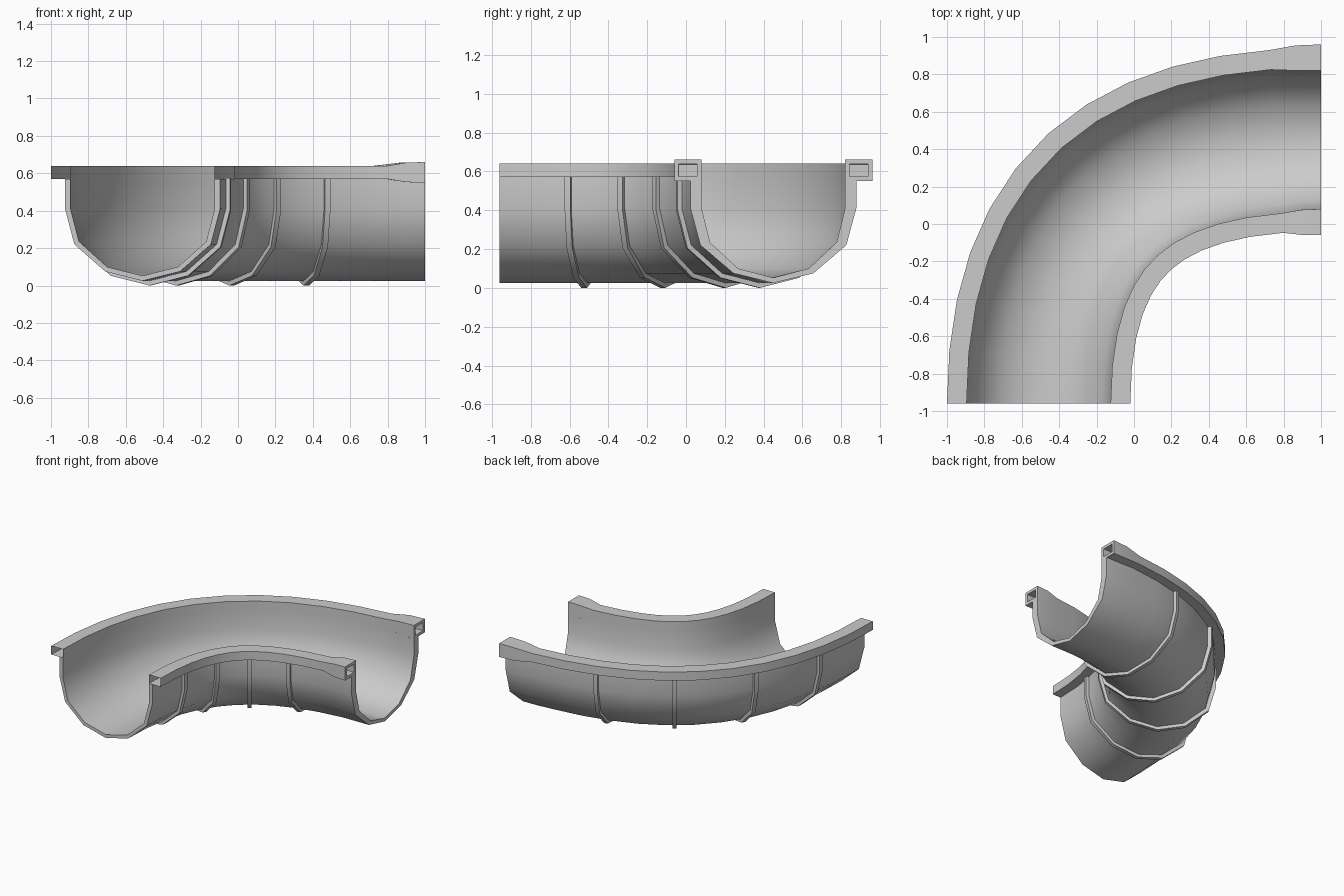
import bpy, bmesh, math
from mathutils import Vector

if "Cube" in bpy.data.objects:
    bpy.data.objects.remove(bpy.data.objects["Cube"])

# Centre line of the bend: one cubic curve from the front end to the right end
P = [Vector(p) for p in ((-0.51, -0.96), (-0.51, 0.04), (0.0, 0.45), (1.0, 0.45))]
STATIONS = [i / 12 for i in range(12)] + [0.96, 1.0]


def frame(t):
    u = 1 - t
    c = P[0]*u**3 + P[1]*3*t*u*u + P[2]*3*t*t*u + P[3]*t**3
    d = ((P[1]-P[0])*u*u + (P[2]-P[1])*2*t*u + (P[3]-P[2])*t*t).normalized()
    return c, d, Vector((-d.y, d.x))


def flare(t):
    return {0.96: 0.85, 1.0: 1.0}.get(t, 0.0)


def place(t, profile, shift=0.0):
    """Profile points (outward offset, height) set across the path at t."""
    c, d, n = frame(t)
    return [(*(c + d*shift + n*s), z) for s, z in profile]


def loft(name, rings, caps=(True, True), pocket=0.0):
    bm = bmesh.new()
    vs = [[bm.verts.new(p) for p in r] for r in rings]
    k = len(vs[0])
    for a, b in zip(vs, vs[1:]):
        for i in range(k):
            j = (i + 1) % k
            bm.faces.new((a[i], a[j], b[j], b[i]))

    def cap(r):
        # strip-shaped ends are filled as quads, boxes as one face
        if k == 4:
            return bm.faces.new(r)
        for i in range(k // 2 - 1):
            bm.faces.new((r[i], r[i+1], r[k-2-i], r[k-1-i]))
    if caps[0]:
        cap(vs[0])
    end = cap(vs[-1]) if caps[1] else None
    bmesh.ops.recalc_face_normals(bm, faces=bm.faces[:])
    if pocket and end:
        end.normal_update()
        sign = 1 if end.normal.x > 0 else -1
        bmesh.ops.inset_individual(bm, faces=[end], thickness=0.032)
        end.normal_update()
        bmesh.ops.inset_individual(bm, faces=[end], thickness=0.001, depth=-pocket*sign)
    me = bpy.data.meshes.new(name)
    bm.to_mesh(me)
    bm.free()
    ob = bpy.data.objects.new(name, me)
    bpy.context.collection.objects.link(ob)
    bpy.ops.object.select_all(action='DESELECT')
    ob.select_set(True)
    bpy.context.view_layer.objects.active = ob
    bpy.ops.object.shade_smooth_by_angle(angle=math.radians(40))
    return ob


def mirrored(half):
    """Half profile from rim to bottom, continued up the other side."""
    return half + [(-s, z) for s, z in reversed(half[:-1])]


# Trough: thick half-pipe shell
def trough_profile(t):
    f = flare(t)
    rim = 0.57 - 0.02*f
    a, b = 1 + 0.03*f, 1 - 0.04*f
    outer = [(0.415*a, rim), (0.415*a, 0.41), (0.365*a, 0.22), (0.20*a, 0.075), (0, 0.025)]
    inner = [(0.385*b, rim), (0.385*b, 0.41), (0.34*b, 0.235), (0.19*b, 0.10), (0, 0.052)]
    return mirrored(outer) + mirrored(inner)[::-1]


loft("trough", [place(t, trough_profile(t)) for t in STATIONS])


# Rim rails: box channels, open at the front, flared with a socket at the right end
def rail_profile(t, side):
    f = flare(t)
    s0, s1 = side*(0.385 - 0.015*f), side*(0.49 + 0.02*f)
    z0, z1 = 0.57 - 0.02*f, 0.64 + 0.02*f
    return [(s0, z0), (s1, z0), (s1, z1), (s0, z1)]


for name, side in (("outer_rail", 1), ("inner_rail", -1)):
    loft(name, [place(t, rail_profile(t, side)) for t in STATIONS], (False, True), 0.1)

# Ribs: four thin bands around the underside
rib_out = [(0.44, 0.575), (0.44, 0.405), (0.387, 0.205), (0.21, 0.052), (0, 0.0)]
rib_in = [(0.405, 0.575), (0.405, 0.415), (0.355, 0.228), (0.195, 0.085), (0, 0.035)]
rib = mirrored(rib_out) + mirrored(rib_in)[::-1]
for i, t in enumerate((0.16, 0.35, 0.56, 0.76)):
    loft(f"rib_{i + 1}", [place(t, rib, s) for s in (-0.015, 0.015)])
